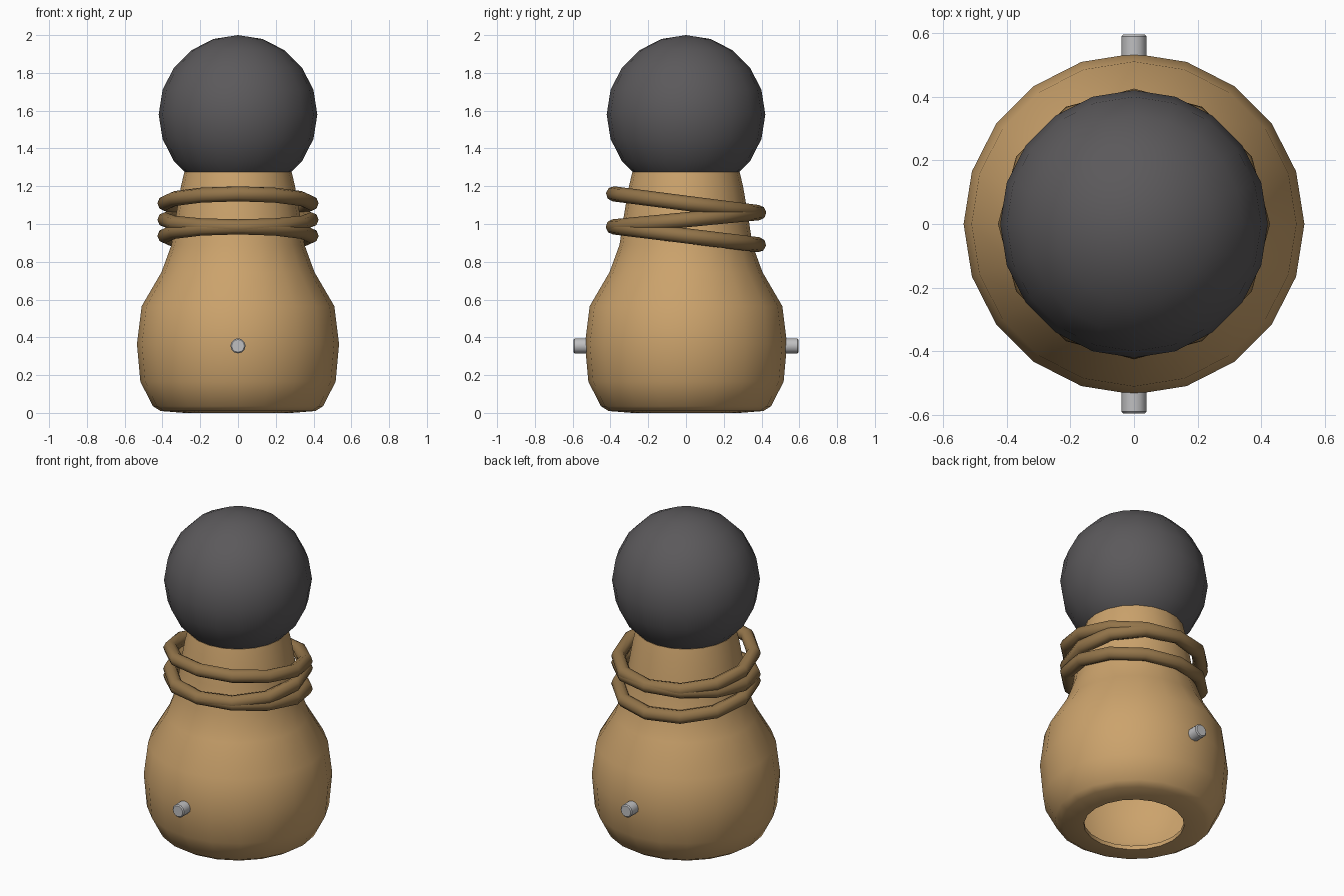
import bpy, bmesh, math
from mathutils import Matrix

if "Cube" in bpy.data.objects:
    bpy.data.objects.remove(bpy.data.objects["Cube"])

def material(name, rgb):
    m = bpy.data.materials.new(name)
    m.diffuse_color = (*rgb, 1)
    m.use_nodes = True
    m.node_tree.nodes["Principled BSDF"].inputs["Base Color"].default_value = m.diffuse_color
    return m

TAN = material("tan clay", (0.60, 0.365, 0.15))
ROPE = material("brown rope", (0.29, 0.175, 0.068))
DARK = material("dark grey", (0.105, 0.10, 0.105))
STEEL = material("light steel", (0.52, 0.52, 0.53))

def finish(name, bm, mat, angle):
    bmesh.ops.recalc_face_normals(bm, faces=bm.faces)
    me = bpy.data.meshes.new(name)
    bm.to_mesh(me)
    bm.free()
    ob = bpy.data.objects.new(name, me)
    bpy.context.collection.objects.link(ob)
    me.materials.append(mat)
    bpy.context.view_layer.objects.active = ob
    ob.select_set(True)
    bpy.ops.object.shade_smooth_by_angle(angle=math.radians(angle))
    ob.select_set(False)
    return ob

def lathe(profile, n):
    """Closed (r, z) loop revolved around z."""
    bm = bmesh.new()
    rings = [[bm.verts.new((r * math.cos(2 * math.pi * i / n),
                            r * math.sin(2 * math.pi * i / n), z))
              for i in range(n)] for r, z in profile]
    for a, b in zip(rings, rings[1:] + rings[:1]):
        for i in range(n):
            j = (i + 1) % n
            bm.faces.new((a[i], a[j], b[j], b[i]))
    return bm

# Hollow body with open base: outer wall up, inner wall down
outer = [(0.285, 0.0), (0.41, 0.01), (0.45, 0.035), (0.517, 0.165), (0.535, 0.365),
         (0.51, 0.565), (0.405, 0.745), (0.352, 0.89), (0.328, 1.05),
         (0.302, 1.20), (0.284, 1.275)]
inner = [(r - 0.025, z) for r, z in reversed(outer[3:])]
finish("body", lathe(outer + inner + [(0.425, 0.05), (0.285, 0.025)], 20), TAN, 50)

# Round head
bm = bmesh.new()
bmesh.ops.create_uvsphere(bm, u_segments=20, v_segments=10, radius=0.42)
bmesh.ops.translate(bm, verts=bm.verts, vec=(0, 0, 1.58))
finish("head", bm, DARK, 60)

# Three tilted rope rings: height at the front, height at the back
R, T = 0.387, 0.04
section = [(R + T * math.cos(k * math.pi / 4), T * math.sin(k * math.pi / 4))
           for k in range(8)]
for k, (zf, zb) in enumerate([(1.16, 1.06), (0.985, 1.06), (0.985, 0.89)]):
    bm = lathe(section, 12)
    tilt = math.atan2(zb - zf, 2 * R)
    bm.transform(Matrix.Translation((0, 0, (zf + zb) / 2)) @ Matrix.Rotation(tilt, 4, 'X'))
    finish(f"rope_ring_{k + 1}", bm, ROPE, 50)

# Metal studs, front and back
for name, side in (("front_stud", -1), ("back_stud", 1)):
    bm = bmesh.new()
    bmesh.ops.create_cone(bm, cap_ends=True, segments=12, radius1=0.04, radius2=0.04, depth=0.115)
    rim = [e for e in bm.edges if all(v.co.z > 0 for v in e.verts)]
    bmesh.ops.bevel(bm, geom=rim, offset=0.006, segments=1, affect='EDGES')
    bm.transform(Matrix.Translation((0, side * 0.5375, 0.355))
                 @ Matrix.Rotation(-side * math.pi / 2, 4, 'X'))
    finish(name, bm, STEEL, 35)
